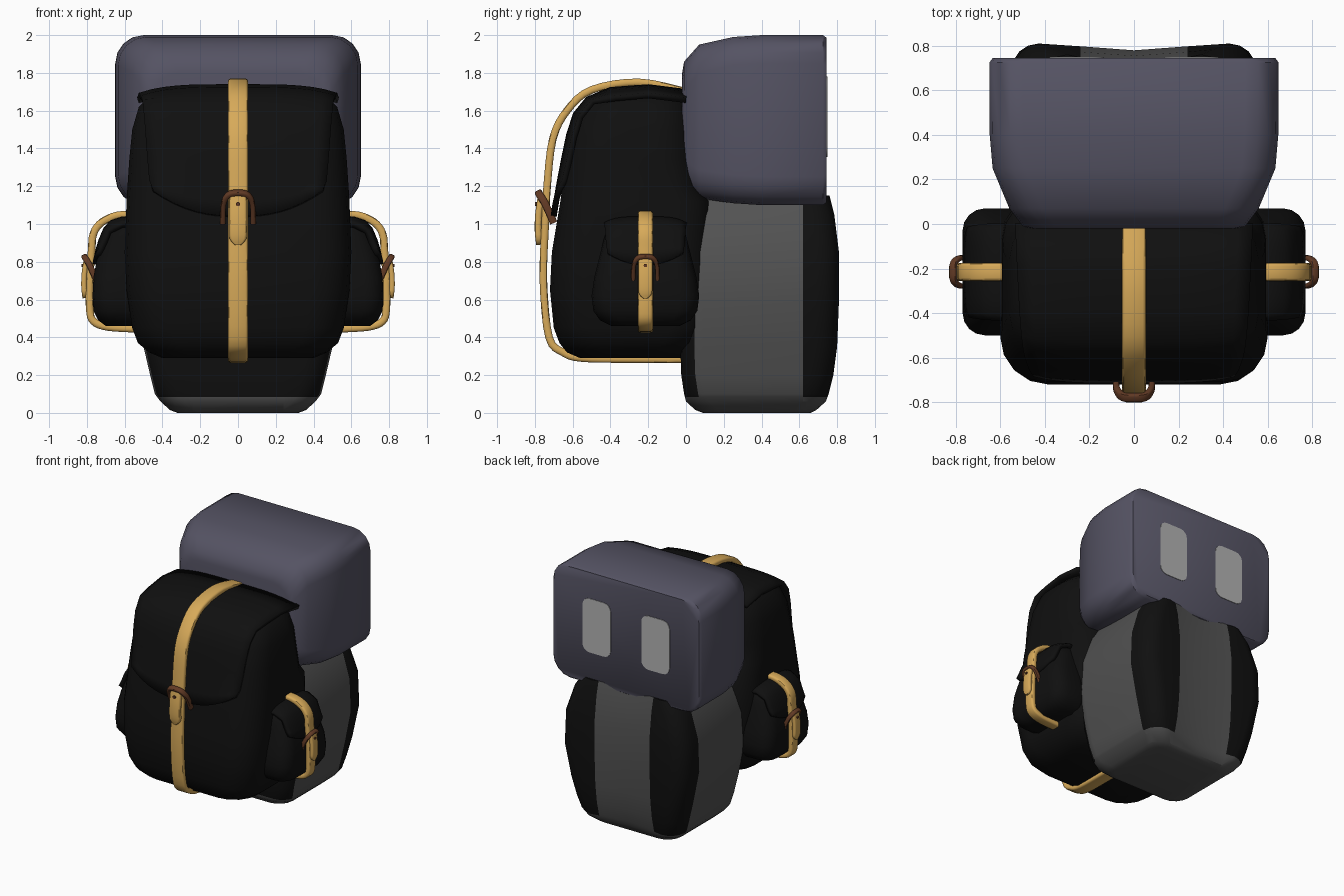
import bpy, bmesh, math
from mathutils import Vector

if "Cube" in bpy.data.objects:
    bpy.data.objects.remove(bpy.data.objects["Cube"], do_unlink=True)
parts = []


def material(name, r, g, b):
    m = bpy.data.materials.new(name)
    m.use_nodes = True
    m.diffuse_color = (r, g, b, 1)
    node = m.node_tree.nodes["Principled BSDF"]
    node.inputs["Base Color"].default_value = (r, g, b, 1)
    node.inputs["Roughness"].default_value = 0.8
    return m


SLATE = material("slate", 0.09, 0.086, 0.125)
GREY = material("grey", 0.085, 0.085, 0.085)
BLACK = material("black", 0.005, 0.005, 0.005)
GOLD = material("gold leather", 0.68, 0.4, 0.1)
BROWN = material("brown leather", 0.12, 0.042, 0.018)
PALE = material("pale grey", 0.45, 0.45, 0.45)


def finish(name, bm, *mats):
    bmesh.ops.recalc_face_normals(bm, faces=bm.faces)
    mesh = bpy.data.meshes.new(name)
    bm.to_mesh(mesh)
    bm.free()
    ob = bpy.data.objects.new(name, mesh)
    bpy.context.collection.objects.link(ob)
    for m in mats:
        mesh.materials.append(m)
    parts.append(ob)
    return ob


def skin(rings):
    """Closed skin over a list of equal rings, capped at both ends."""
    bm = bmesh.new()
    rows = [[bm.verts.new(p) for p in ring] for ring in rings]
    n = len(rows[0])
    for a, b in zip(rows, rows[1:]):
        for i in range(n):
            j = (i + 1) % n
            bm.faces.new((a[i], a[j], b[j], b[i]))
    bm.faces.new(rows[0])
    bm.faces.new(rows[-1])
    return bm


def round_rect(x0, x1, y0, y1, r, k=4):
    """Corner-rounded rectangle as 2D points."""
    r = min(r, (x1 - x0) / 2.01, (y1 - y0) / 2.01)
    centres = ((x1 - r, y1 - r), (x0 + r, y1 - r), (x0 + r, y0 + r), (x1 - r, y0 + r))
    return [(cx + r * math.cos((q + i / k) * math.pi / 2),
             cy + r * math.sin((q + i / k) * math.pi / 2))
            for q, (cx, cy) in enumerate(centres) for i in range(k + 1)]


def stack(sections, r):
    """Rounded sections (z, half width, y0, y1) piled along z."""
    return skin([[(x, y, z) for x, y in round_rect(-h, h, a, b, r)]
                 for z, h, a, b in sections])


def smooth_path(pts, n=4):
    """Catmull-Rom subdivision of a path."""
    p = [pts[0]] + pts + [pts[-1]]
    out = []
    for a, b, c, d in zip(p, p[1:], p[2:], p[3:]):
        for i in range(n):
            t = i / n
            out.append(b + (c - a) * t / 2 + (a * 2 - b * 5 + c * 4 - d) * t * t / 2
                       + (b * 3 - a - c * 3 + d) * t ** 3 / 2)
    return out + [pts[-1]]


def sweep(name, pts, across, half_w, half_t, mat, round_end=False):
    """Rounded band swept along a path; across is the width direction."""
    path = smooth_path([Vector(p) for p in pts])
    rings = []
    for i, p in enumerate(path):
        t = (path[min(i + 1, len(path) - 1)] - path[max(i - 1, 0)]).normalized()
        up = across.cross(t).normalized()
        side = t.cross(up)
        w = half_w
        if round_end:
            d = (path[-1] - p).length / half_w
            w *= max(0.35, math.sqrt(max(0, 1 - (1 - min(d, 1)) ** 2)))
        bevel = min(w, half_t) * 0.7
        rings.append([p + side * a + up * b
                      for a, b in round_rect(-w, w, -half_t, half_t, bevel, 2)])
    finish(name, skin(rings), mat)


def flap(name, place, rows, w_top, w_low, corner, lift, drop):
    """Lid sheet draped over a bag, with a curved lower edge."""
    bm = bmesh.new()
    grid = []
    low = rows[-1][1]
    for k, (u, z) in enumerate(rows):
        w = w_top + (w_low - w_top) * k / (len(rows) - 1)
        line = []
        for i in range(17):
            v = i / 8 - 1
            e = abs(v) ** 4
            hang = max(0, (corner - z) / (corner - low))
            top = 1 if k < 3 else 0.3
            line.append(bm.verts.new(place(u - drop * 0.6 * e * (k > 1), v * w,
                                           z - drop * top * e + lift * hang * abs(v) ** 2.5)))
        grid.append(line)
    for a, b in zip(grid, grid[1:]):
        for i in range(16):
            bm.faces.new((a[i], a[i + 1], b[i + 1], b[i]))
    ob = finish(name, bm, BLACK)
    sol = ob.modifiers.new("thickness", "SOLIDIFY")
    sol.thickness, sol.offset = 0.03, 0


def fastening(prefix, place, strap, width, u0, z0, k):
    """Strap with its buckle loop, hanging tongue and rivet."""
    across = Vector(place(0, 1, 0)) - Vector(place(0, 0, 0))
    sweep(prefix + "_strap", [place(u, 0, z) for u, z in strap], across, width, 0.02, GOLD)
    half = [(0.08, -0.045, -0.1), (0.077, 0, 0), (0.05, 0.03, 0.05)]
    loop = half + [(0, 0.035, 0.06)] + [(-v, u, z) for v, u, z in reversed(half)]
    tilt = Vector(place(1, 0, -0.5)) - Vector(place(0, 0, 0))
    sweep(prefix + "_buckle", [place(u0 + k * u, k * v, z0 + k * z) for v, u, z in loop],
          tilt.normalized(), 0.02 * k, 0.014 * k, BROWN)
    tongue = [(0.02, 0.05), (0.035, -0.05), (0.038, -0.14), (0.03, -0.215)]
    sweep(prefix + "_tongue", [place(u0 + k * u, 0, z0 + k * z) for u, z in tongue],
          across, 0.046 * k, 0.018 * k, GOLD, True)
    sweep(prefix + "_rivet", [place(u0 + k * u, 0, z0) for u in (0.03, 0.055)],
          across, 0.011 * k, 0.011 * k, BROWN)


# Head: box with a soft front and a flat face at the back
head = [(-0.02, 0.46, 1.24, 1.80), (-0.01, 0.50, 1.19, 1.86), (0.07, 0.56, 1.135, 1.95),
        (0.25, 0.635, 1.11, 1.99), (0.4, 0.648, 1.1, 2.0), (0.725, 0.65, 1.1, 2.0),
        (0.745, 0.635, 1.115, 1.985)]
finish("head", skin([[(x, y, z) for x, z in round_rect(-h, h, a, b, 0.15)]
                     for y, h, a, b in head]), SLATE)
for s, side in ((1, "left"), (-1, "right")):
    finish(side + "_eye", skin([[(x + s * 0.257, y, z) for x, z in
                                 round_rect(-0.123, 0.123, 1.355, 1.78, 0.06)]
                                for y in (0.74, 0.749)]), PALE)

# Body: barrel with dark back stripes and a dark front panel
bm = stack([(0, 0.32, 0.09, 0.66), (0.015, 0.36, 0.05, 0.69), (0.06, 0.41, 0.0, 0.74),
            (0.1, 0.44, -0.01, 0.755), (0.2, 0.465, -0.025, 0.78), (0.35, 0.5, -0.03, 0.8),
            (0.6, 0.55, -0.03, 0.81), (0.85, 0.54, -0.03, 0.81), (1.05, 0.48, -0.02, 0.785),
            (1.15, 0.42, 0, 0.76)], 0.12)
for co, no in (((0.24, 0, 0), (1, 0, 0)), ((-0.24, 0, 0), (1, 0, 0)), ((0, 0, 0), (1, 0, 0)),
               ((0, 0.62, 0), (0, 1, 0)), ((0, 0, 0.085), (0, 0, 1))):
    bmesh.ops.bisect_plane(bm, geom=bm.verts[:] + bm.edges[:] + bm.faces[:],
                           plane_co=co, plane_no=no)
for v in bm.verts:
    if v.co.y > 0.7 and abs(v.co.x) < 0.26:
        v.co.y -= 0.03 if abs(v.co.x) < 0.01 else 0.012
bmesh.ops.recalc_face_normals(bm, faces=bm.faces)
for f in bm.faces:
    c = f.calc_center_median()
    stripe = c.y > 0.62 and abs(c.x) > 0.24
    panel = f.normal.y < -0.4 and c.y < 0.1
    f.material_index = int(c.z > 0.085 and (stripe or panel))
finish("body", bm, GREY, BLACK)

# Main bag
finish("main_bag", stack(
    [(0.29, 0.40, -0.56, 0), (0.32, 0.47, -0.63, 0.02), (0.37, 0.53, -0.67, 0.08),
     (0.45, 0.56, -0.70, 0.12), (0.65, 0.59, -0.72, 0.14), (0.85, 0.6, -0.71, 0.13),
     (1.12, 0.59, -0.665, 0.13), (1.2, 0.585, -0.655, 0.07), (1.35, 0.575, -0.63, 0.05),
     (1.5, 0.56, -0.6, 0.04), (1.62, 0.525, -0.55, 0.02), (1.68, 0.46, -0.48, 0),
     (1.71, 0.38, -0.38, 0)], 0.2), BLACK)


def front(u, v, z):
    return (v, -u, z)


flap("main_flap", front,
     [(0.0, 1.7), (0.2, 1.725), (0.4, 1.71), (0.52, 1.66), (0.585, 1.58), (0.62, 1.47),
      (0.645, 1.35), (0.67, 1.22), (0.685, 1.13), (0.7, 1.04)],
     0.53, 0.45, 1.25, 0.15, 0.045)
fastening("main", front,
          [(0, 1.7), (0.25, 1.75), (0.5, 1.71), (0.63, 1.6), (0.705, 1.45), (0.735, 1.2),
           (0.745, 1.0), (0.755, 0.7), (0.725, 0.4), (0.65, 0.32), (0.55, 0.29),
           (0.3, 0.285), (0, 0.285)], 0.053, 0.745, 1.105, 1)

# Side pockets, each with lid and fastening
for s, side in ((1, "left"), (-1, "right")):
    def outward(u, v, z, s=s):
        return (s * u, v - 0.215, z)

    pocket = [(0.46, 0.18, 0.70), (0.49, 0.24, 0.74), (0.54, 0.275, 0.765), (0.62, 0.285, 0.77),
              (0.72, 0.27, 0.765), (0.82, 0.245, 0.745), (0.92, 0.22, 0.715),
              (0.98, 0.2, 0.69), (1.02, 0.16, 0.64)]
    finish(side + "_pocket", skin([[outward(u, v, z) for u, v in
                                    round_rect(0.45, out, -h, h, 0.1)]
                                   for z, h, out in pocket]), BLACK)
    flap(side + "_pocket_flap", outward,
         [(0.55, 1.02), (0.61, 1.025), (0.67, 1.005), (0.7, 0.97), (0.725, 0.91),
          (0.74, 0.86), (0.755, 0.785)], 0.215, 0.2, 0.89, 0.07, 0.03)
    fastening(side + "_pocket", outward,
              [(0.54, 1.05), (0.64, 1.045), (0.72, 1.01), (0.765, 0.95), (0.775, 0.86),
               (0.785, 0.7), (0.785, 0.55), (0.765, 0.485), (0.69, 0.455), (0.54, 0.445)],
              0.04, 0.785, 0.78, 0.8)

bpy.ops.object.select_all(action="DESELECT")
for ob in parts:
    ob.select_set(True)
bpy.context.view_layer.objects.active = parts[0]
bpy.ops.object.shade_smooth_by_angle(angle=math.radians(45))
